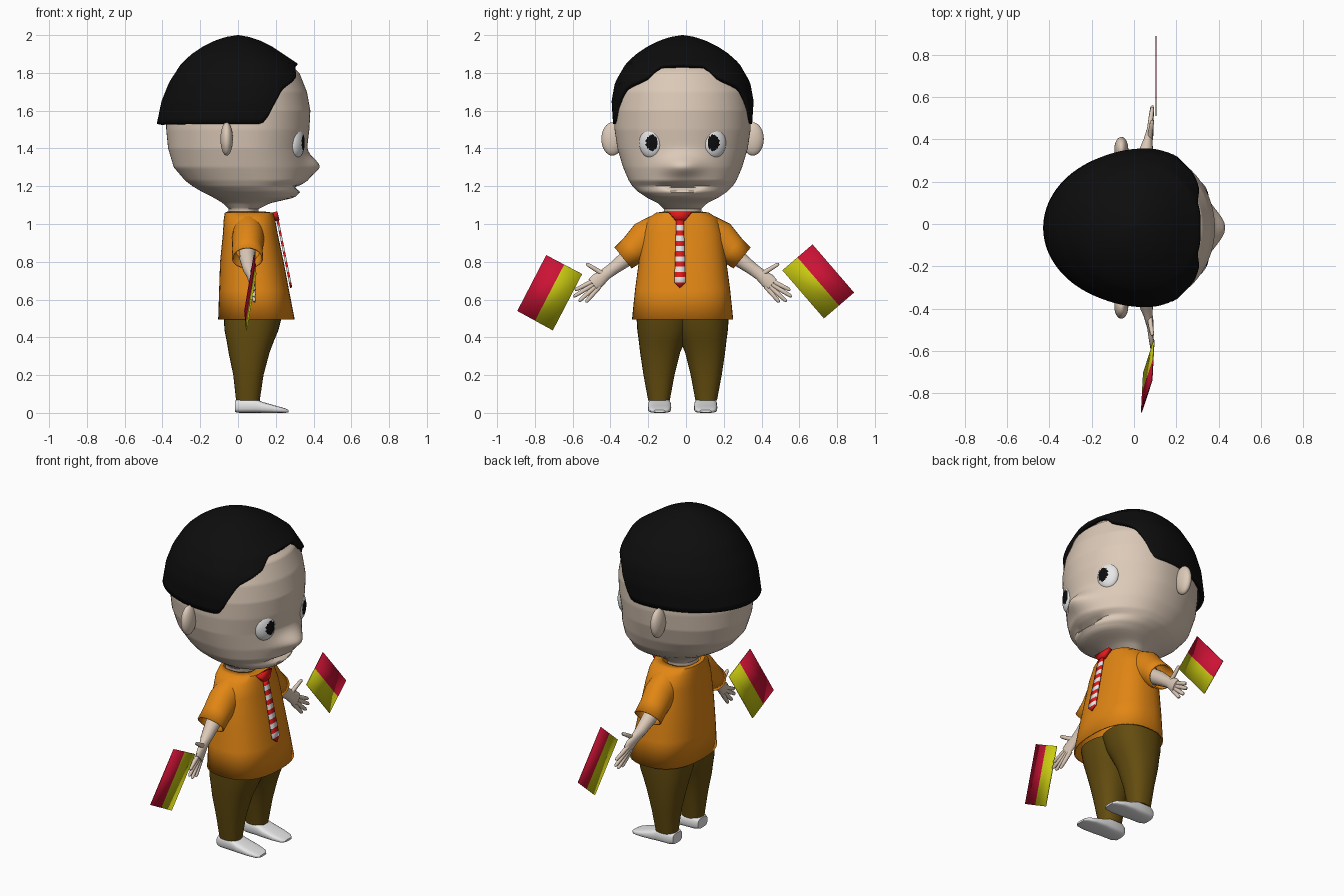
import bpy, bmesh, math
from mathutils import Vector, Matrix

if "Cube" in bpy.data.objects:
    bpy.data.objects.remove(bpy.data.objects["Cube"])

MID = -0.018  # the figure's centre plane in y; it looks along +x


def material(name, r, g, b):
    m = bpy.data.materials.new(name)
    m.use_nodes = True
    m.diffuse_color = (r, g, b, 1)
    bsdf = m.node_tree.nodes["Principled BSDF"]
    bsdf.inputs["Base Color"].default_value = (r, g, b, 1)
    bsdf.inputs["Roughness"].default_value = 0.8
    return m


SKIN = material("skin", 0.72, 0.59, 0.48)
BLACK = material("black", 0.004, 0.004, 0.004)
WHITE = material("white", 0.8, 0.8, 0.8)
ORANGE = material("orange", 0.76, 0.24, 0.007)
BROWN = material("brown", 0.13, 0.075, 0.005)
CRIMSON = material("crimson", 0.6, 0.006, 0.035)
YELLOW = material("yellow", 0.6, 0.6, 0.006)
RED = material("red", 0.75, 0.01, 0.01)


def finish(name, bm, mats, thick=0, offset=-1, angle=40):
    bmesh.ops.recalc_face_normals(bm, faces=bm.faces)
    mesh = bpy.data.meshes.new(name)
    bm.to_mesh(mesh)
    bm.free()
    ob = bpy.data.objects.new(name, mesh)
    bpy.context.collection.objects.link(ob)
    for m in mats:
        mesh.materials.append(m)
    if thick:
        mod = ob.modifiers.new("thickness", "SOLIDIFY")
        mod.thickness, mod.offset = thick, offset
    bpy.ops.object.select_all(action="DESELECT")
    ob.select_set(True)
    bpy.context.view_layer.objects.active = ob
    bpy.ops.object.shade_smooth_by_angle(angle=math.radians(angle))
    return ob


def loft(name, rings, mat, caps=(True, True), **kw):
    """Skin a list of equally sized closed rings."""
    bm = bmesh.new()
    rows = [[bm.verts.new(p) for p in ring] for ring in rings]
    n = len(rows[0])
    for a, b in zip(rows, rows[1:]):
        for i in range(n):
            j = (i + 1) % n
            bm.faces.new((a[i], a[j], b[j], b[i]))
    for use, row in zip(caps, (rows[0], rows[-1])):
        if use:
            bm.faces.new(row)
    return finish(name, bm, [mat], **kw)


def interp(table, k):
    """Values of a sorted table at key k, linear between rows."""
    for a, b in zip(table, table[1:]):
        if k <= b[0]:
            f = max(0, (k - a[0]) / (b[0] - a[0]))
            return [u + (v - u) * f for u, v in zip(a[1:], b[1:])]
    return list(table[-1][1:])


def power(v, p):
    return math.copysign(abs(v) ** p, v)


def oval_point(t, z, back, front, w, cy=MID, p=1.0, skew=0.15):
    cx = (back + front) / 2 + skew * w
    c, s = power(math.cos(t), p), power(math.sin(t), p)
    return Vector((cx + c * (front - cx if c > 0 else cx - back), cy + w * s, z))


def angles(n):
    return [2 * math.pi * i / n for i in range(n)]


def tube(name, path, mat, n=16, **kw):
    """Path rows: x, y, z, radius along x, radius across."""
    pts = [Vector(r[:3]) for r in path]
    rings = []
    for i, r in enumerate(path):
        d = pts[min(i + 1, len(pts) - 1)] - pts[max(i - 1, 0)]
        v = d.cross(Vector((1, 0, 0))).normalized()
        u = v.cross(d).normalized()
        rings.append([pts[i] + u * r[3] * math.cos(t) + v * r[4] * math.sin(t) for t in angles(n)])
    return loft(name, rings, mat, **kw)


def ball(name, centre, scale, mat, turn=0):
    bm = bmesh.new()
    bmesh.ops.create_uvsphere(bm, u_segments=32, v_segments=24, radius=1)
    bm.transform(Matrix.Translation(centre) @ Matrix.Rotation(turn, 4, "Z")
                 @ Matrix.Diagonal((*scale, 1)) @ Matrix.Rotation(math.pi / 2, 4, "Y"))
    return finish(name, bm, [mat])


# Head: height, back, front, half width
HEAD = [(1.0, -.05, .1, .09), (1.08, -.05, .11, .1), (1.11, -.08, .17, .13),
        (1.14, -.13, .3, .19), (1.17, -.19, .33, .235), (1.2, -.24, .325, .265),
        (1.23, -.28, .36, .285), (1.3, -.34, .37, .315), (1.4, -.37, .365, .345),
        (1.5, -.38, .378, .36), (1.6, -.38, .383, .362), (1.7, -.36, .365, .35),
        (1.8, -.31, .325, .31), (1.9, -.21, .21, .22), (1.96, -.1, .1, .11)]


def head_point(t, z):
    p = oval_point(t, z, *interp(HEAD, z))
    if math.cos(t) > 0:
        y = p.y - MID
        nose = 0.062 * math.exp(-(y / .1) ** 2 - ((z - 1.305) / .055) ** 2)
        smile = 1.19 + 1.2 * y * y
        mouth = 0.03 * math.exp(-(y / .1) ** 4 - ((z - smile) / .011) ** 2)
        p.x += nose - mouth
    return p


loft("head", [[head_point(t, 1 + .008 * i) for t in angles(80)] for i in range(121)], SKIN)

# Hair cap: rises from a hairline that depends on the angle from the face
HAIR = [(1.53, -.43, .4, .368), (1.65, -.405, .4, .376), (1.75, -.365, .375, .358),
        (1.85, -.3, .315, .3), (1.9, -.245, .24, .245), (1.94, -.185, .18, .185),
        (1.97, -.125, .12, .125), (1.99, -.065, .06, .065), (2.0, -.004, .004, .004)]
HAIRLINE = [(0, 1.85), (24, 1.835), (33, 1.78), (48, 1.74), (58, 1.71),
            (66, 1.64), (72, 1.56), (76, 1.53), (180, 1.53)]


def hair_point(t, f):
    low = interp(HAIRLINE, math.degrees(min(t, 2 * math.pi - t)))[0]
    z = low + (2 - low) * math.sin(f * math.pi / 2)
    return oval_point(t, z, *interp(HAIR, z))


loft("hair", [[hair_point(t, i / 24) for t in angles(96)] for i in range(25)],
     BLACK, caps=(False, True), thick=0.025)

# Shirt: height, back, front, half width
SHIRT = [(.495, -.105, .3, .268), (.65, -.1, .27, .252), (.8, -.095, .242, .232),
         (.95, -.08, .21, .215), (1.03, -.075, .195, .185), (1.06, -.07, .187, .14),
         (1.066, -.055, .14, .1)]
loft("shirt", [[oval_point(t, *row, p=.82, skew=0) for t in angles(48)] for row in SHIRT],
     ORANGE, caps=(False, False), thick=0.008)

# Tie: a striped blade and a collar knot down the chest
bm = bmesh.new()
rows = []
for i in range(14):
    z = 1.02 - i * .0275
    half = .0 if i == 13 else .02 + .0008 * i
    x = .202 + (1.06 - z) * .2
    rows.append([bm.verts.new((x, -.032 + s * half, z)) for s in (-1, 1)])
for i, (a, b) in enumerate(zip(rows, rows[1:])):
    bm.faces.new((a[0], a[1], b[1], b[0])).material_index = i % 2
bmesh.ops.remove_doubles(bm, verts=bm.verts, dist=1e-5)
finish("tie", bm, [RED, WHITE], thick=0.012, offset=0)
bm = bmesh.new()
knot = [(.196, -.062, 1.064), (.196, .062, 1.064), (.208, .024, 1.018), (.208, -.024, 1.018)]
bm.faces.new([bm.verts.new((x, y - .03, z)) for x, y, z in knot])
finish("tie_knot", bm, [RED], thick=0.025, offset=0)

# Trouser leg: height, back, front, inner and outer y
LEG = [(.065, -.01, .115, .068, .182), (.2, -.025, .135, .043, .207), (.32, -.05, .167, .013, .225),
       (.38, -.06, .19, -.012, .232), (.44, -.072, .215, -.04, .24), (.52, -.075, .235, -.06, .245)]
# Shoe: x, bottom, top, half width
SHOE = [(-.015, .004, .065, .045), (.01, 0, .078, .057), (.09, 0, .075, .06), (.13, 0, .058, .062),
        (.2, 0, .038, .06), (.25, 0, .024, .05), (.268, .003, .015, .03)]
# Finger: name, base y and z, tip y and z
FINGERS = [("thumb", .42, .735, .51, .79), ("index_finger", .47, .7, .57, .65),
           ("middle_finger", .465, .685, .578, .615), ("ring_finger", .455, .675, .55, .59),
           ("little_finger", .44, .67, .512, .586)]

for side, s in (("left", 1), ("right", -1)):
    def Y(y):
        return MID + s * y

    # Ear and eye
    ball(side + "_ear", (-.06, Y(.372), 1.45), (.033, .058, .088), SKIN)
    eye = ball(side + "_eye", (.312, Y(.17), 1.43), (.034, .064, .08), WHITE, s * .45)
    eye.data.materials.append(BLACK)
    hub = Vector((.342, Y(.163), 1.43))
    for f in eye.data.polygons:
        d = f.center - hub
        if d.x > -.04 and (d.y / .032) ** 2 + (d.z / .042) ** 2 < 1:
            f.material_index = 1

    # Leg and shoe
    loft(side + "_trouser_leg",
         [[oval_point(t, z, b, f, (o - i) / 2, Y((o + i) / 2), .85, 0) for t in angles(32)]
          for z, b, f, i, o in LEG], BROWN)
    loft(side + "_shoe",
         [[(x, Y(.122) + w * power(math.cos(t), .6),
            (lo + hi) / 2 + (hi - lo) / 2 * power(math.sin(t), .6)) for t in angles(24)]
          for x, lo, hi, w in SHOE], WHITE)

    # Sleeve, arm and hand
    tube(side + "_sleeve",
         [(.055, Y(.13), .945, .085, .105), (.053, Y(.2), .915, .085, .1),
          (.05, Y(.26), .865, .08, .08), (.05, Y(.315), .82, .083, .072)],
         ORANGE, n=28, caps=(True, False), thick=0.008)
    tube(side + "_arm",
         [(.05, Y(.2), .885, .045, .045), (.05, Y(.3), .815, .042, .042), (.058, Y(.37), .762, .032, .033),
          (.066, Y(.41), .733, .022, .032), (.075, Y(.45), .7, .018, .04),
          (.08, Y(.475), .68, .013, .036)], SKIN)
    for name, y0, z0, y1, z1 in FINGERS:
        ym, zm = (y0 + y1) / 2, (z0 + z1) / 2
        tube(side + "_" + name,
             [(.074, Y(y0), z0, .012, .014), (.08, Y(ym), zm, .011, .012),
              (.086, Y(y0 + (y1 - y0) * .92), z0 + (z1 - z0) * .92, .009, .01),
              (.088, Y(y1), z1, .004, .004)], SKIN, n=10)


def flag(name, a, b, c, d):
    """Two bands: yellow along edge a-d, crimson along edge b-c."""
    a, b, c, d = map(Vector, (a, b, c, d))
    bm = bmesh.new()
    top = [bm.verts.new(p) for p in (a, (a + b) / 2, b)]
    low = [bm.verts.new(p) for p in (d, (d + c) / 2, c)]
    for i in range(2):
        bm.faces.new((top[i], top[i + 1], low[i + 1], low[i])).material_index = i
    finish(name, bm, [YELLOW, CRIMSON], thick=0.005, offset=0)


flag("left_flag", (.105, .51, .755), (.105, .67, .892), (.105, .89, .637), (.105, .73, .5))
flag("right_flag", (.095, -.55, .735), (.085, -.74, .835), (.035, -.893, .54), (.045, -.705, .437))
